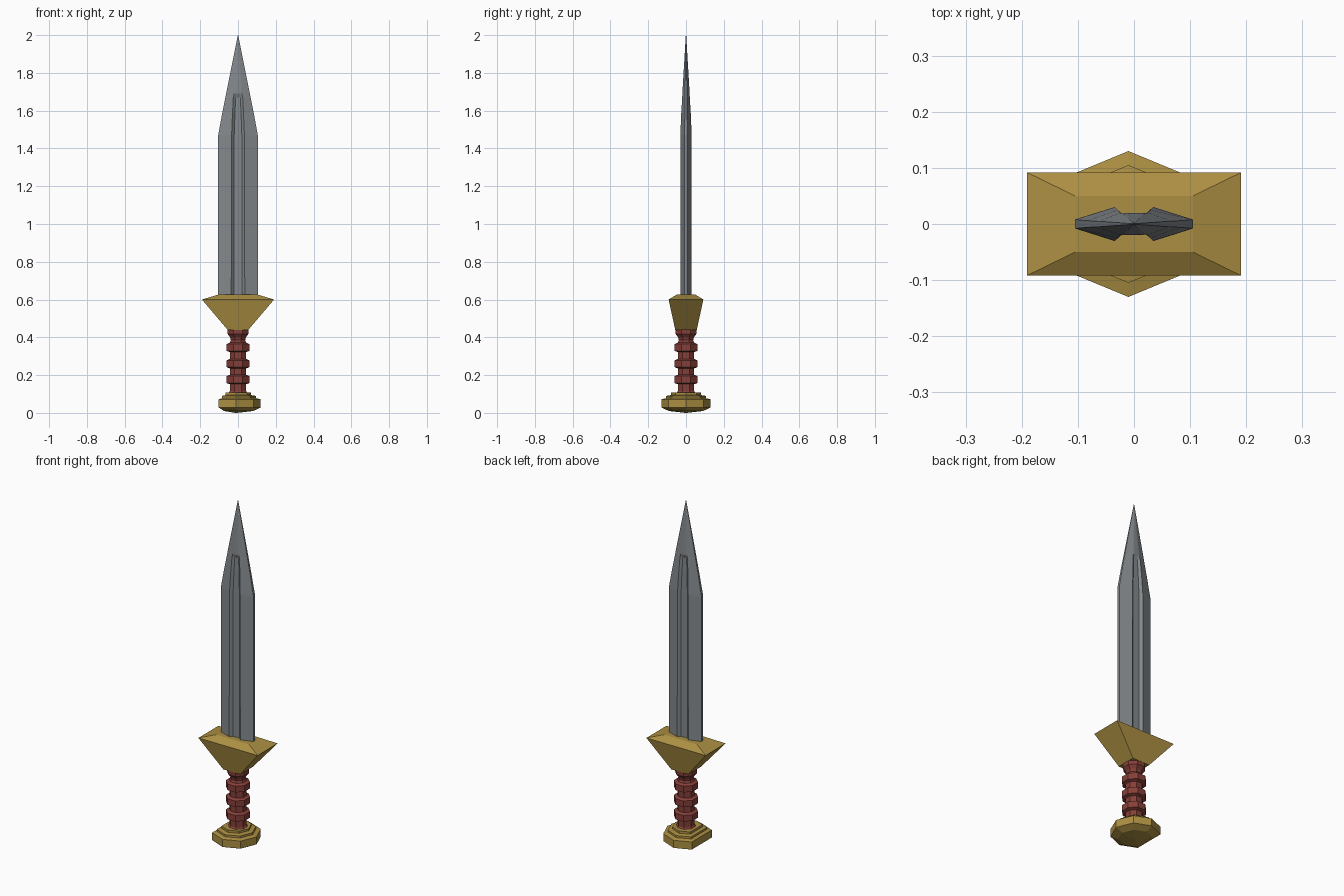
import bpy
from math import sin, cos, radians

if "Cube" in bpy.data.objects:
    bpy.data.objects.remove(bpy.data.objects["Cube"], do_unlink=True)


def make_material(name, rgb):
    mat = bpy.data.materials.new(name)
    mat.use_nodes = True
    mat.diffuse_color = (*rgb, 1)
    mat.node_tree.nodes["Principled BSDF"].inputs["Base Color"].default_value = (*rgb, 1)
    return mat


steel = make_material("steel grey", (0.23, 0.25, 0.265))
brass = make_material("brass gold", (0.41, 0.275, 0.055))
leather = make_material("red leather", (0.24, 0.05, 0.04))


def loft(name, rings, mat):
    """Skin a stack of equal-length counter-clockwise rings and cap both ends."""
    n = len(rings[0])
    verts = [p for ring in rings for p in ring]
    faces = [tuple(reversed(range(n))), tuple(range(len(verts) - n, len(verts)))]
    for r in range(len(rings) - 1):
        a, b = r * n, (r + 1) * n
        for i in range(n):
            j = (i + 1) % n
            faces.append((a + i, a + j, b + j, b + i))
    mesh = bpy.data.meshes.new(name)
    mesh.from_pydata(verts, [], faces)
    mesh.materials.append(mat)
    obj = bpy.data.objects.new(name, mesh)
    bpy.context.collection.objects.link(obj)
    return obj


def polygon(angles, radius, z, cx=0):
    return [(cx + radius * cos(radians(a)), radius * sin(radians(a)), z) for a in angles]


def rectangle(x, y, z):
    return [(-x, -y, z), (x, -y, z), (x, y, z), (-x, y, z)]


# Pommel: octagon with its left-hand corner flattened away
pommel_angles = [a for a in range(0, 360, 45) if a != 180]
pommel_profile = [(0.004, 0), (0.09, 0.01), (0.13, 0.028), (0.13, 0.072),
                  (0.105, 0.078), (0.105, 0.09), (0.08, 0.094), (0.08, 0.107)]
loft("pommel", [polygon(pommel_angles, r, z, -0.01) for r, z in pommel_profile], brass)

# Grip: octagonal core with three raised bands and a flared collar
grip_angles = [22.5 + 45 * i for i in range(8)]
core, band = 0.047, 0.065
grip_profile = [(0.058, 0.1), (core, 0.115)]
for z in (0.178, 0.262, 0.348):
    grip_profile += [(core, z - 0.026), (band, z - 0.02),
                     (band, z + 0.016), (core, z + 0.024)]
grip_profile += [(0.041, 0.385), (0.045, 0.4), (0.06, 0.418), (0.06, 0.445)]
loft("grip", [polygon(grip_angles, r, z) for r, z in grip_profile], leather)

# Guard: flared block with a chamfered top
loft("guard", [rectangle(0.055, 0.057, 0.44), rectangle(0.191, 0.092, 0.6),
               rectangle(0.105, 0.05, 0.626)], brass)


# Blade: blunt edges, two ridges and a central groove on each face
def blade_section(z, edge, edge_y, ridge, ridge_y, groove, groove_y):
    right = [(groove, -groove_y), (ridge, -ridge_y), (edge, -edge_y),
             (edge, edge_y), (ridge, ridge_y), (groove, groove_y)]
    left = [(-x, -y) for x, y in right]
    return [(x, y, z) for x, y in right + left]


loft("blade", [
    blade_section(0.6, 0.105, 0.008, 0.036, 0.03, 0.021, 0.016),
    blade_section(1.47, 0.105, 0.008, 0.034, 0.03, 0.02, 0.016),
    blade_section(1.59, 0.083, 0.006, 0.029, 0.025, 0.016, 0.014),
    blade_section(1.67, 0.067, 0.005, 0.025, 0.02, 0.012, 0.012),
    blade_section(1.69, 0.063, 0.005, 0.02, 0.019, 0.01, 0.0195),
    blade_section(2.0, 0.001, 0.0005, 0.0006, 0.0008, 0.0003, 0.001),
], steel)
